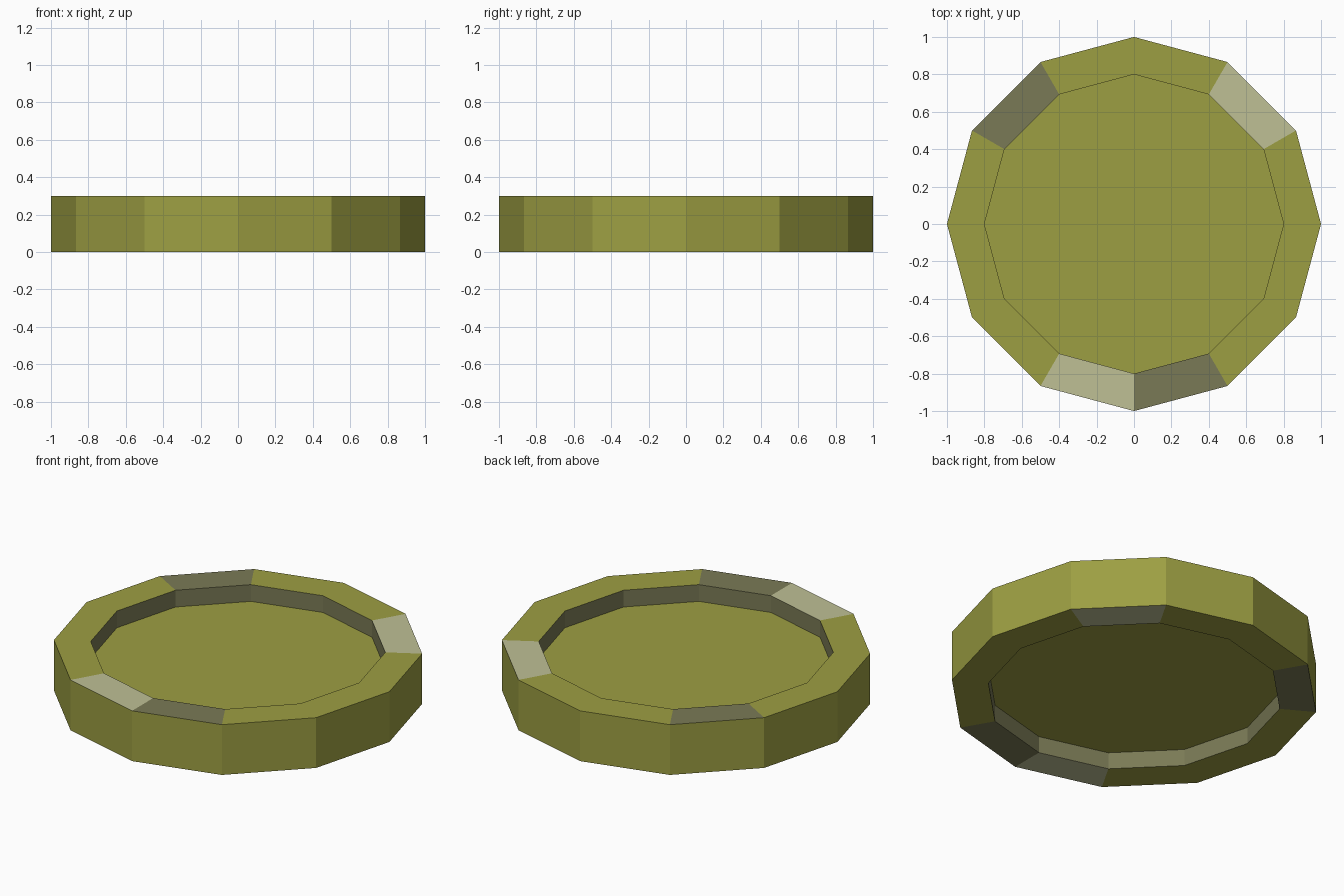
import bpy, bmesh, math

if "Cube" in bpy.data.objects:
    bpy.data.objects.remove(bpy.data.objects["Cube"])

SIDES = 12
OUTER, INNER = 1.0, 0.8
HEIGHT, RECESS = 0.3, 0.1


def material(name, rgb):
    m = bpy.data.materials.new(name)
    m.diffuse_color = (*rgb, 1.0)
    m.use_nodes = True
    m.node_tree.nodes["Principled BSDF"].inputs["Base Color"].default_value = m.diffuse_color
    return m


olive = material("olive", (0.335, 0.345, 0.055))
pale = material("pale olive grey", (0.52, 0.53, 0.30))
dark = material("dark olive grey", (0.195, 0.195, 0.092))

# Rim segments (0 starts at +x, 30 degrees each) with their own colour
RIM_COLOURS = {1: 1, 4: 2, 8: 1, 9: 2}

# Cross-section: top floor, top rim, outer wall, bottom rim, bottom floor
PROFILE = [(INNER, HEIGHT - RECESS), (INNER, HEIGHT), (OUTER, HEIGHT),
           (OUTER, 0.0), (INNER, 0.0), (INNER, RECESS)]

bm = bmesh.new()
rings = []
for r, z in PROFILE:
    ring = []
    for i in range(SIDES):
        a = 2 * math.pi * i / SIDES
        ring.append(bm.verts.new((r * math.cos(a), r * math.sin(a), z)))
    rings.append(ring)

# Walls and rims: strips 0 and 4 are inner walls, 1 and 3 the flat rims
for s in range(len(PROFILE) - 1):
    upper, lower = rings[s], rings[s + 1]
    for i in range(SIDES):
        j = (i + 1) % SIDES
        f = bm.faces.new((upper[i], lower[i], lower[j], upper[j]))
        if s in (0, 4):
            f.material_index = 2
        elif s in (1, 3):
            f.material_index = RIM_COLOURS.get(i, 0)

# Recessed floors, above and below
bm.faces.new(rings[0])
bm.faces.new(rings[-1][::-1])
bmesh.ops.recalc_face_normals(bm, faces=bm.faces[:])

mesh = bpy.data.meshes.new("recessed_disc")
bm.to_mesh(mesh)
bm.free()
for m in (olive, pale, dark):
    mesh.materials.append(m)
bpy.context.collection.objects.link(bpy.data.objects.new("recessed_disc", mesh))
